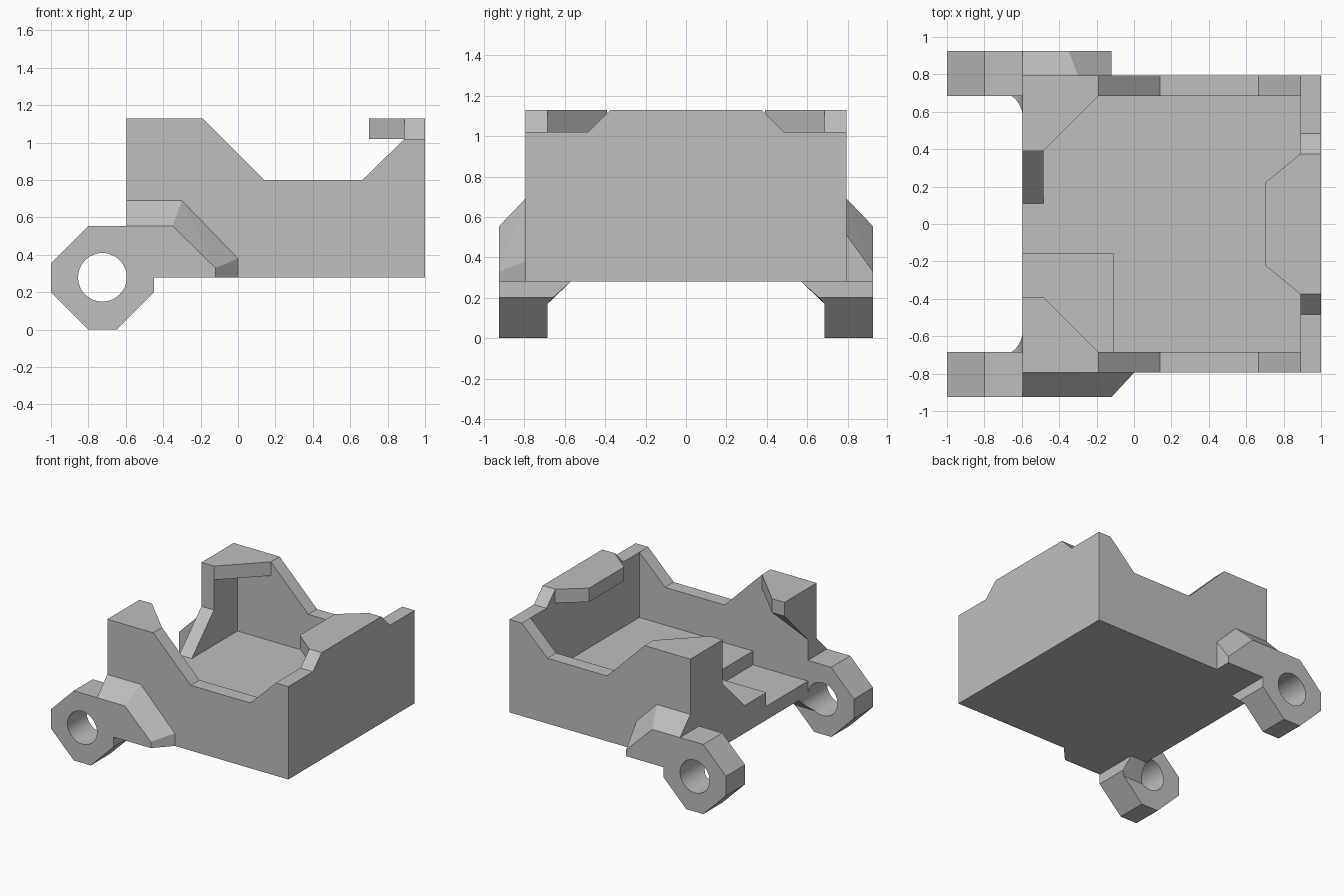
import bpy, bmesh, math
from mathutils import Vector

cube = bpy.data.objects.get("Cube")
if cube:
    bpy.data.objects.remove(cube, do_unlink=True)

grey = bpy.data.materials.new("plain_grey")
grey.use_nodes = True
grey.diffuse_color = (0.52, 0.52, 0.52, 1)
grey.node_tree.nodes["Principled BSDF"].inputs["Base Color"].default_value = (0.52, 0.52, 0.52, 1)


def finish(name, bm):
    bmesh.ops.recalc_face_normals(bm, faces=bm.faces)
    mesh = bpy.data.meshes.new(name)
    bm.to_mesh(mesh)
    bm.free()
    mesh.materials.append(grey)
    obj = bpy.data.objects.new(name, mesh)
    bpy.context.collection.objects.link(obj)
    return obj


def prism(name, profile, axis, a, b):
    """Extrude a 2D profile along an axis from a to b."""
    bm = bmesh.new()
    place = {"x": lambda p: (a, *p), "y": lambda p: (p[0], a, p[1]), "z": lambda p: (*p, a)}[axis]
    face = bm.faces.new([bm.verts.new(place(p)) for p in profile])
    new = bmesh.ops.extrude_face_region(bm, geom=[face])["geom"]
    shift = Vector([(b - a) * (axis == k) for k in "xyz"])
    bmesh.ops.translate(bm, vec=shift, verts=[v for v in new if isinstance(v, bmesh.types.BMVert)])
    return finish(name, bm)


def hull(name, points):
    bm = bmesh.new()
    for p in points:
        bm.verts.new(p)
    bmesh.ops.convex_hull(bm, input=bm.verts)
    bmesh.ops.dissolve_limit(bm, angle_limit=0.01, verts=bm.verts, edges=bm.edges)
    return finish(name, bm)


def cut(obj, cutter):
    """Subtract the cutter, bake the result and drop the cutter."""
    mod = obj.modifiers.new("cut", "BOOLEAN")
    mod.operation, mod.solver, mod.object = "DIFFERENCE", "EXACT", cutter
    cutter.hide_render = True
    deps = bpy.context.evaluated_depsgraph_get()
    baked = bpy.data.meshes.new_from_object(obj.evaluated_get(deps))
    obj.modifiers.clear()
    obj.data = baked
    bpy.data.objects.remove(cutter, do_unlink=True)


def hole_cutter():
    pts = [(-0.725 + 0.13 * math.cos(i * math.tau / 48), 0.28 + 0.13 * math.sin(i * math.tau / 48))
           for i in range(48)]
    return prism("hole_cutter", pts, "y", -1.2, 1.2)


BACK, FRONT = -0.595, 1.0        # tray ends along x
OUT, IN, LUG = 0.795, 0.685, 0.925  # half widths
BASE, NOTCH, FLOOR, SHELF, TOP = 0.28, 0.39, 0.50, 1.02, 1.13

# Tray floor with a lower corner recess
prism("floor_base", [(BACK, -IN), (0.89, -IN), (0.89, IN), (BACK, IN)], "z", BASE, NOTCH)
prism("floor_raised", [(BACK, -0.16), (-0.11, -0.16), (-0.11, -IN), (0.89, -IN), (0.89, IN), (BACK, IN)],
      "z", NOTCH, FLOOR)

# End wall with its inward lip
prism("end_wall", [(-IN, BASE), (IN, BASE), (IN, SHELF), (0.485, SHELF), (0.375, TOP),
                   (-0.375, TOP), (-0.485, SHELF), (-IN, SHELF)], "x", 0.89, FRONT)
prism("end_lip", [(0.89, -0.375), (0.89, 0.375), (0.70, 0.22), (0.70, -0.22)], "z", SHELF, TOP)

# Sloped post on one open corner
prism("corner_post", [(IN, FLOOR), (0.11, FLOOR), (0.39, 0.78), (0.39, SHELF), (IN, SHELF)],
      "x", BACK, -0.485)

# Slanted support below the opposite corner shelf
hull("shelf_support", [(BACK, -0.39, SHELF), (-0.485, -0.39, SHELF), (-0.19, -IN, SHELF),
                       (BACK, -IN, SHELF), (BACK, -IN, 0.72)])

wall = [(BACK, BASE), (FRONT, BASE), (FRONT, SHELF), (0.89, SHELF), (0.665, 0.80),
        (0.14, 0.80), (-0.19, TOP), (BACK, TOP)]
octagon = [(-1, 0.2), (-0.8, 0), (-0.65, 0), (-0.45, 0.2), (-0.45, BASE), (BACK, BASE),
           (BACK, 0.555), (-0.8, 0.555), (-1, 0.355)]

for side, s in (("right", -1), ("left", 1)):
    prism(side + "_side_wall", wall, "y", s * IN, s * OUT)
    prism(side + "_corner_shelf", [(BACK, s * IN), (-0.19, s * IN), (-0.485, s * 0.39), (BACK, s * 0.39)],
          "z", SHELF, TOP)

    # Pivot lug with a round hole
    lug = prism(side + "_lug", octagon, "y", s * IN, s * LUG)
    cut(lug, hole_cutter())

    # Wedge bracing the lug under the tray
    brace = hull(side + "_lug_brace", [
        (-0.655, s * IN, 0.17), (-0.655, s * IN, BASE), (-0.655, s * 0.57, BASE),
        (-0.48, s * IN, 0.17), (-0.45, s * IN, 0.2), (-0.45, s * 0.66, 0.2),
        (-0.45, s * IN, BASE), (-0.45, s * 0.57, BASE)])
    cut(brace, hole_cutter())

    # Bevelled arm joining the lug to the side wall
    tip = [(0, 0.38), (0, BASE)] if s < 0 else [(-0.12, 0.51), (-0.12, BASE)]
    inner = [(BACK, BASE), (BACK, 0.69), (-0.3, 0.69)] + tip
    outer = [(BACK, BASE), (BACK, 0.555), (-0.35, 0.555), (-0.12, 0.33), (-0.12, BASE)]
    hull(side + "_lug_arm", [(x, s * OUT, z) for x, z in inner] + [(x, s * LUG, z) for x, z in outer])

    # Smooth the holes and keep the edges crisp
    bpy.ops.object.select_all(action="DESELECT")
    for obj in (lug, brace):
        obj.select_set(True)
    bpy.context.view_layer.objects.active = lug
    bpy.ops.object.shade_smooth_by_angle(angle=math.radians(20))
